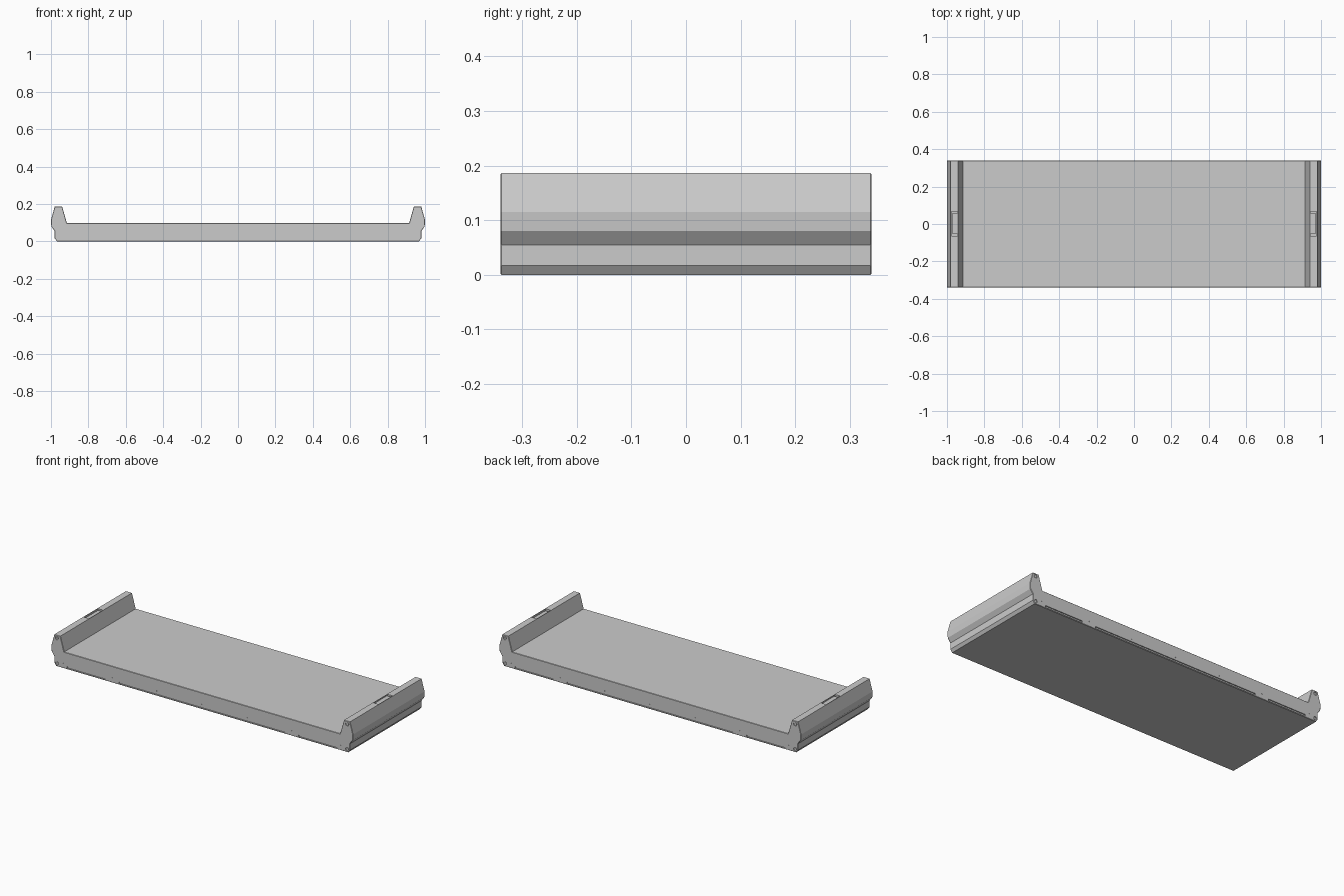
import bpy, bmesh
from mathutils import Matrix

if "Cube" in bpy.data.objects:
    bpy.data.objects.remove(bpy.data.objects["Cube"])

HALF_Y = 0.34


def make_object(name, bm):
    bmesh.ops.recalc_face_normals(bm, faces=bm.faces)
    mesh = bpy.data.meshes.new(name)
    bm.to_mesh(mesh)
    bm.free()
    obj = bpy.data.objects.new(name, mesh)
    bpy.context.collection.objects.link(obj)
    return obj


def add_box(bm, x0, x1, y0, y1, z0, z1):
    m = Matrix.Translation(((x0 + x1) / 2, (y0 + y1) / 2, (z0 + z1) / 2))
    m = m @ Matrix.Diagonal((x1 - x0, y1 - y0, z1 - z0, 1))
    bmesh.ops.create_cube(bm, size=1, matrix=m)


def add_disc(bm, x, y, z, r, depth):
    m = Matrix.Translation((x, y, z)) @ Matrix.Rotation(1.5707963, 4, 'X')
    bmesh.ops.create_cone(bm, cap_ends=True, segments=16, radius1=r, radius2=r,
                          depth=depth, matrix=m)


# Tray body: half profile mirrored and extruded front to back
half = [(0.968, 0), (0.98, 0.017), (0.98, 0.055), (0.998, 0.08), (1.0, 0.115),
        (0.98, 0.186), (0.94, 0.186), (0.915, 0.098)]
profile = half + [(-x, z) for x, z in reversed(half)]
bm = bmesh.new()
cap = bm.faces.new([bm.verts.new((x, -HALF_Y, z)) for x, z in profile])
ext = bmesh.ops.extrude_face_region(bm, geom=[cap], use_keep_orig=True)
bmesh.ops.translate(bm, vec=(0, 2 * HALF_Y, 0),
                    verts=[v for v in ext["geom"] if isinstance(v, bmesh.types.BMVert)])
rim = [e for e in bm.edges if abs(e.verts[0].co.y - e.verts[1].co.y) < 1e-6]
bmesh.ops.bevel(bm, geom=rim, offset=0.002, segments=1, affect='EDGES')
body = make_object("tray_body", bm)

# Cutters: handle pockets, slots along both long faces, screw recesses
bm = bmesh.new()
for s in (-1, 1):
    xa, xb = sorted((s * 0.943, s * 0.976))
    add_box(bm, xa, xb, -0.065, 0.068, 0.166, 0.22)
    y0, y1 = sorted((s * (HALF_Y - 0.006), s * (HALF_Y + 0.02)))
    for x0, x1 in ((-0.895, -0.64), (-0.55, 0.55), (0.64, 0.895)):
        add_box(bm, x0, x1, y0, y1, 0.006, 0.016)
    for x in (-0.962, 0.962):
        for z in (0.017, 0.168):
            add_disc(bm, x, s * HALF_Y, z, 0.011, 0.01)
    for x in (-0.92, -0.595, -0.3, 0, 0.3, 0.595, 0.92):
        add_disc(bm, x, s * HALF_Y, 0.03, 0.003, 0.006)
cutter = make_object("recess_cutter", bm)
cutter.hide_render = True

cut = body.modifiers.new("recesses", 'BOOLEAN')
cut.operation = 'DIFFERENCE'
cut.solver = 'EXACT'
cut.object = cutter
bpy.context.view_layer.objects.active = body
bpy.ops.object.modifier_apply(modifier=cut.name)
bpy.data.objects.remove(cutter)

# Handle plates lying in the pockets
for side, s in (("left", -1), ("right", 1)):
    bm = bmesh.new()
    xa, xb = sorted((s * 0.945, s * 0.971))
    add_box(bm, xa, xb, -0.054, 0.06, 0.164, 0.18)
    make_object(side + "_handle_plate", bm)

# Screw heads inside the corner recesses
bm = bmesh.new()
for s in (-1, 1):
    for x in (-0.962, 0.962):
        for z in (0.017, 0.168):
            add_disc(bm, x, s * (HALF_Y - 0.004), z, 0.008, 0.006)
make_object("corner_screws", bm)
